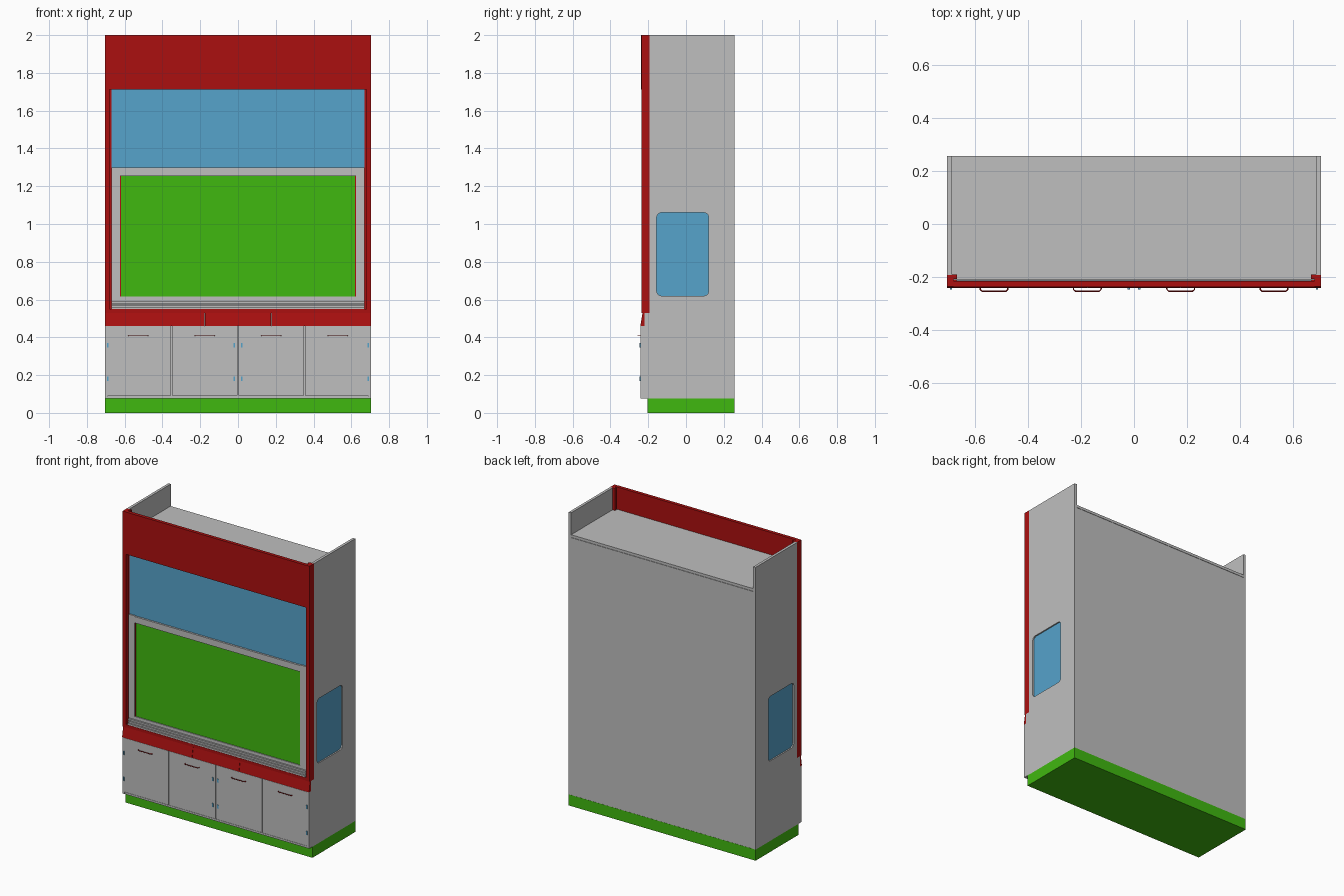
import bpy, bmesh
from mathutils import Vector

cube = bpy.data.objects.get("Cube")
if cube:
    bpy.data.objects.remove(cube, do_unlink=True)


def material(name, rgb):
    m = bpy.data.materials.new(name)
    m.use_nodes = True
    m.diffuse_color = (*rgb, 1)
    m.node_tree.nodes["Principled BSDF"].inputs["Base Color"].default_value = (*rgb, 1)
    return m


RED = material("red enamel", (0.41, 0.005, 0.005))
GREY = material("grey steel", (0.52, 0.52, 0.52))
GREEN = material("green", (0.051, 0.48, 0.005))
BLUE = material("blue glass", (0.093, 0.367, 0.597))


def finish(name, bm, mat):
    bmesh.ops.recalc_face_normals(bm, faces=bm.faces)
    mesh = bpy.data.meshes.new(name)
    bm.to_mesh(mesh)
    bm.free()
    mesh.materials.append(mat)
    ob = bpy.data.objects.new(name, mesh)
    bpy.context.scene.collection.objects.link(ob)
    return ob


def box(name, mat, x, y, z):
    """Box from (min, max) ranges on each axis."""
    bm = bmesh.new()
    bmesh.ops.create_cube(bm, size=1)
    for v in bm.verts:
        v.co = [r[0] if c < 0 else r[1] for c, r in zip(v.co, (x, y, z))]
    return finish(name, bm, mat)


def prism(name, mat, profile, axis, lo, hi):
    """Extrude a profile along x (profile is y, z) or z (profile is x, y)."""
    bm = bmesh.new()
    if axis == "x":
        verts = [bm.verts.new((lo, a, b)) for a, b in profile]
        step = Vector((hi - lo, 0, 0))
    else:
        verts = [bm.verts.new((a, b, lo)) for a, b in profile]
        step = Vector((0, 0, hi - lo))
    face = bm.faces.new(verts)
    out = bmesh.ops.extrude_face_region(bm, geom=[face])
    bmesh.ops.translate(bm, vec=step, verts=[g for g in out["geom"] if isinstance(g, bmesh.types.BMVert)])
    return finish(name, bm, mat)


def rounded_rect(y0, y1, z0, z1, r):
    k = r * 0.3
    return [(y0 + r, z0), (y1 - r, z0), (y1 - k, z0 + k), (y1, z0 + r),
            (y1, z1 - r), (y1 - k, z1 - k), (y1 - r, z1), (y0 + r, z1),
            (y0 + k, z1 - k), (y0, z1 - r), (y0, z0 + r), (y0 + k, z0 + k)]


W, BACK = 0.705, 0.257
INNER = 0.687

# Plinth and lower cabinet
box("plinth", GREEN, (-W, W), (-0.205, BACK), (0, 0.075))
box("cabinet_body", GREY, (-INNER, INNER), (-0.232, BACK - 0.001), (0.075, 0.46))
box("cabinet_bottom_rail", GREY, (-INNER, INNER), (-0.239, -0.23), (0.075, 0.088))

# Rear wall and roof of the upper enclosure
box("rear_wall", GREY, (-INNER, INNER), (BACK - 0.018, BACK - 0.001), (0.46, 1.83))
box("roof", GREY, (-INNER, INNER), (-0.212, BACK - 0.001), (1.832, 1.85))
box("worktop", GREY, (-INNER, INNER), (-0.215, BACK - 0.018), (0.46, 0.53))

# Side walls with a recessed rounded window
SIDE = [(-0.24, 0.075), (BACK, 0.075), (BACK, 2), (-0.192, 2),
        (-0.192, 0.53), (-0.22, 0.53), (-0.22, 0.46), (-0.24, 0.46)]
WINDOW = rounded_rect(-0.155, 0.12, 0.62, 1.06, 0.022)
for side, s in (("left", 1), ("right", -1)):
    wall = prism(side + "_side_wall", GREY, SIDE, "x", s * INNER, s * W)
    cutter = prism(side + "_window_cutter", GREY, WINDOW, "x", s * 0.67, s * 0.72)
    cutter.hide_render = True
    mod = wall.modifiers.new("window_opening", "BOOLEAN")
    mod.object, mod.operation, mod.solver = cutter, "DIFFERENCE", "EXACT"
    bpy.context.view_layer.objects.active = wall
    bpy.ops.object.modifier_apply(modifier=mod.name)
    bpy.data.objects.remove(cutter, do_unlink=True)
    prism(side + "_side_window", BLUE, WINDOW, "x", s * 0.688, s * 0.696)

    # Front post with a stepped inner channel
    post = [(W, -0.236), (W, -0.19), (0.668, -0.19), (0.668, -0.207), (0.68, -0.207), (0.68, -0.236)]
    prism(side + "_front_post", RED, [(s * x, y) for x, y in post], "z", 0.53, 2)

    # Sash stile and the thin red trim beside the pane
    box(side + "_sash_stile", GREY, sorted((s * 0.625, s * 0.67)), (-0.222, -0.205), (0.595, 1.3))
    box(side + "_pane_trim", RED, sorted((s * 0.62, s * 0.626)), (-0.218, -0.205), (0.61, 1.255))

# Upper front: header panel and fixed glass
box("header_panel", RED, (-0.68, 0.68), (-0.238, -0.215), (1.712, 2))
box("upper_glass", BLUE, (-0.67, 0.67), (-0.213, -0.205), (1.298, 1.83))

# Sash pane and rails
box("sash_pane", GREEN, (-0.621, 0.621), (-0.216, -0.206), (0.61, 1.256))
box("sash_top_rail", GREY, (-0.625, 0.625), (-0.226, -0.205), (1.255, 1.298))
box("sash_bottom_rail", GREY, (-0.67, 0.67), (-0.222, -0.205), (0.595, 0.615))

# Slatted sill below the sash
box("sill_backing", GREY, (-0.67, 0.67), (-0.216, -0.19), (0.53, 0.6))
for i in range(3):
    z = 0.55 + 0.015 * i
    box(f"sill_slat_{i + 1}", GREY, (-0.67, 0.67), (-0.234 + 0.003 * i, -0.21), (z, z + 0.011))
box("sill_trim", RED, (-0.685, 0.685), (-0.234, -0.21), (0.53, 0.549))

# Sloped service panel in three sections
SLOPE = [(-0.242, 0.46), (-0.219, 0.46), (-0.219, 0.53), (-0.23, 0.53)]
edges = (-W, -0.177, 0.177, W)
for i in range(3):
    lo = edges[i] + (0.001 if i else 0)
    hi = edges[i + 1] - (0.001 if i < 2 else 0)
    prism(f"service_panel_{i + 1}", RED, SLOPE, "x", lo, hi)

# Doors with bent pulls and hinges
DOOR = 0.344
for i in range(4):
    cx = (i - 1.5) * 0.352
    lo = max(cx - DOOR / 2 - 0.002, -0.69)
    hi = min(cx + DOOR / 2 + 0.002, 0.69)
    box(f"door_{i + 1}", GREY, (lo, hi), (-0.242, -0.231), (0.091, 0.459))

    curve = bpy.data.curves.new(f"door_pull_{i + 1}", "CURVE")
    curve.dimensions = "3D"
    curve.bevel_depth = 0.0025
    curve.bevel_resolution = 1
    spline = curve.splines.new("POLY")
    path = [(-0.052, -0.24), (-0.052, -0.247), (-0.045, -0.2535),
            (0.045, -0.2535), (0.052, -0.247), (0.052, -0.24)]
    spline.points.add(len(path) - 1)
    for p, (x, y) in zip(spline.points, path):
        p.co = (cx + x, y, 0.408, 1)
    curve.materials.append(RED)
    pull = bpy.data.objects.new(curve.name, curve)
    bpy.context.scene.collection.objects.link(pull)

    hx = (-0.69, -0.02, 0.02, 0.69)[i]
    for label, z in (("lower", 0.18), ("upper", 0.357)):
        box(f"door_{i + 1}_{label}_hinge", BLUE, (hx - 0.004, hx + 0.004), (-0.247, -0.238), (z - 0.012, z + 0.012))
